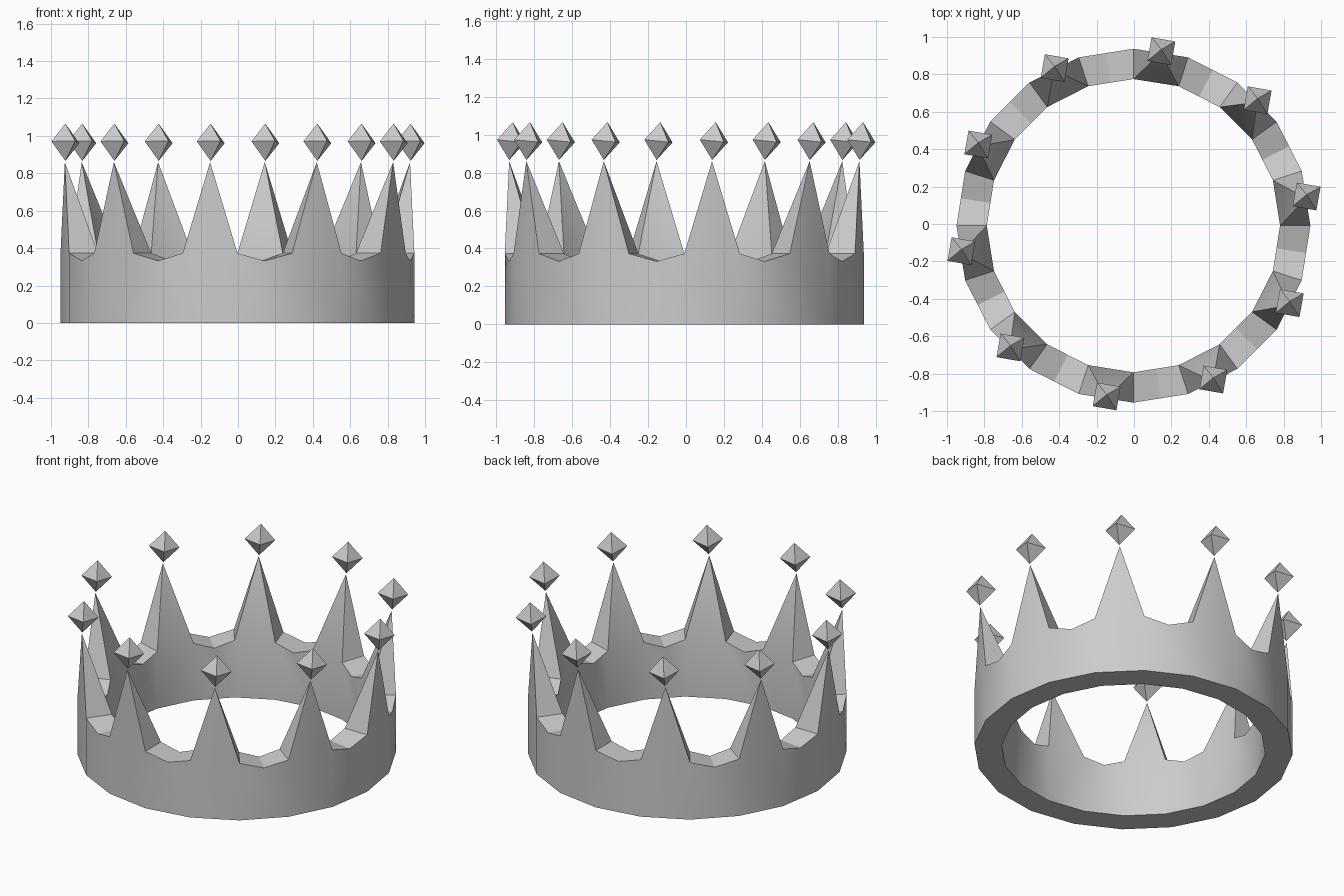
import bpy, bmesh, math
from mathutils import Matrix, Vector

if "Cube" in bpy.data.objects:
    bpy.data.objects.remove(bpy.data.objects["Cube"])

R_OUT, R_IN, SEG = 0.946, 0.784, 20
Z_SHOULDER, Z_VALLEY, Z_TIP = 0.373, 0.332, 0.86
CENTRE = Vector((-0.003, -0.009, 0))
STEP = 2 * math.pi / SEG


def polar(r, a, z):
    return CENTRE + Vector((r * math.cos(a), r * math.sin(a), z))


def make_object(name, bm):
    bmesh.ops.recalc_face_normals(bm, faces=bm.faces)
    me = bpy.data.meshes.new(name)
    bm.to_mesh(me)
    bm.free()
    ob = bpy.data.objects.new(name, me)
    bpy.context.collection.objects.link(ob)
    return ob


# Crown band: alternating spikes and shallow valleys
bm = bmesh.new()
ring = lambda r, z: [bm.verts.new(polar(r, k * STEP, z)) for k in range(SEG)]
ob_, ot = ring(R_OUT, 0), ring(R_OUT, Z_SHOULDER)
ib, it = ring(R_IN, 0), ring(R_IN, Z_SHOULDER)
chord = math.cos(STEP / 2)
for k in range(SEG):
    n, a = (k + 1) % SEG, (k + 0.5) * STEP
    bm.faces.new((ob_[k], ib[k], ib[n], ob_[n]))
    if k % 2 == 0:
        # spike: pyramid whose tip lies on the outer wall
        tip = bm.verts.new(polar(R_OUT * chord, a, Z_TIP))
        bm.faces.new((ob_[k], ob_[n], ot[n], tip, ot[k]))
        bm.faces.new((ib[n], ib[k], it[k], it[n]))
        bm.faces.new((it[n], it[k], tip))
        bm.faces.new((it[k], ot[k], tip))
        bm.faces.new((ot[n], it[n], tip))
    else:
        # valley: dips at its middle
        mo = bm.verts.new(polar(R_OUT * chord, a, Z_VALLEY))
        mi = bm.verts.new(polar(R_IN * chord, a, Z_VALLEY))
        bm.faces.new((ob_[k], ob_[n], ot[n], mo, ot[k]))
        bm.faces.new((ib[n], ib[k], it[k], mi, it[n]))
        bm.faces.new((ot[k], mo, mi, it[k]))
        bm.faces.new((mo, ot[n], it[n], mi))
band = make_object("crown_band", bm)
bpy.context.view_layer.objects.active = band
band.select_set(True)
bpy.ops.object.shade_smooth_by_angle(angle=math.radians(25))

# Gems: slightly tilted octahedra, all facing the same way
bm = bmesh.new()
tilt = Matrix.Rotation(math.radians(-5.5), 4, 'X') @ Matrix.Rotation(math.radians(35), 4, 'Z')
for k in range(0, SEG, 2):
    c = polar(R_OUT * chord, (k + 0.5) * STEP, 0.966) + Vector((0.003, 0.01, 0))
    pt = lambda x, y, z: bm.verts.new(c + tilt @ Vector((x, y, z)))
    r = 0.091
    eq = [pt(r, 0, 0), pt(0, r, 0), pt(-r, 0, 0), pt(0, -r, 0)]
    top, bot = pt(0, 0, 0.1), pt(0, 0, -0.1)
    for i in range(4):
        bm.faces.new((eq[i], eq[(i + 1) % 4], top))
        bm.faces.new((eq[(i + 1) % 4], eq[i], bot))
make_object("spike_gems", bm)
